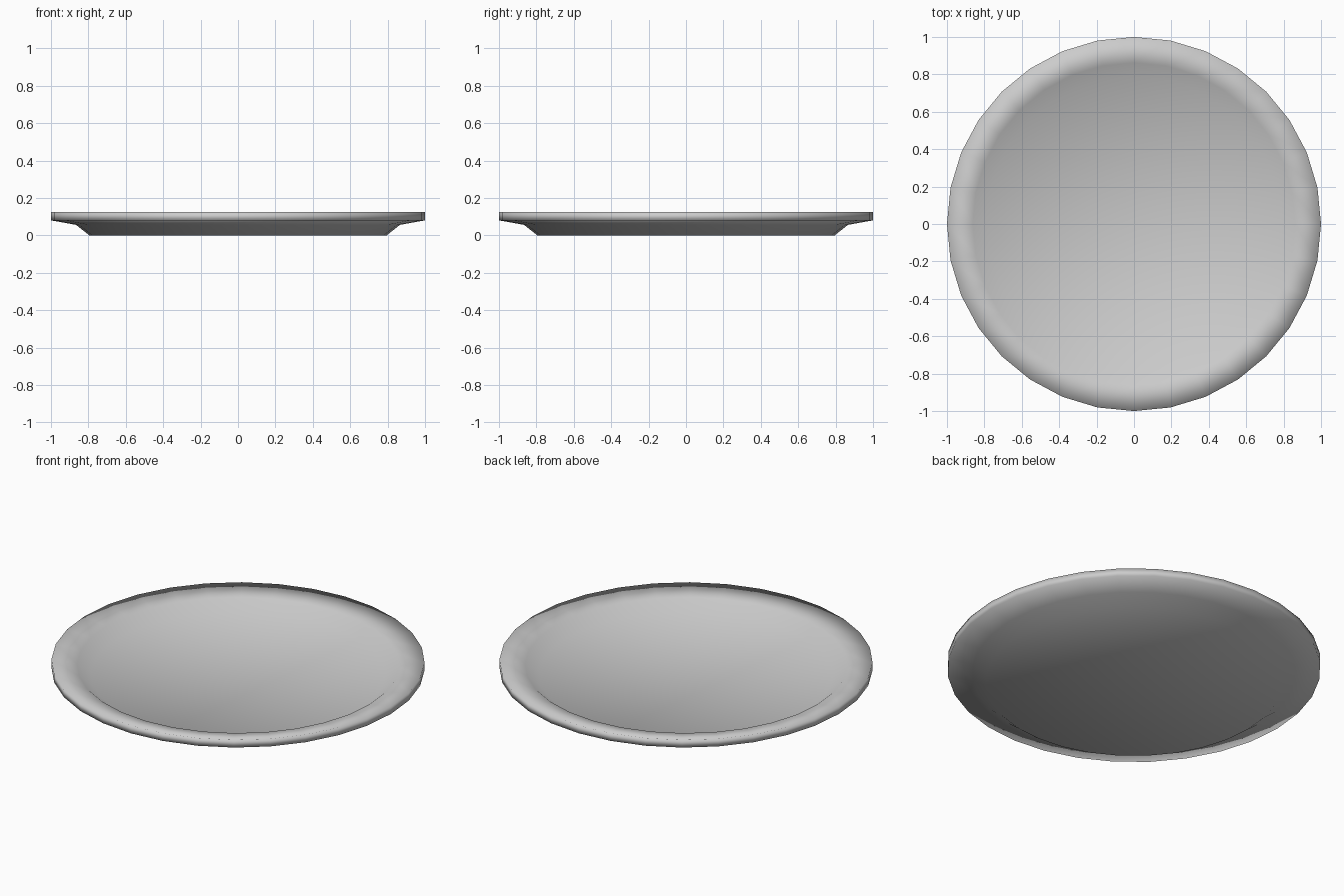
import bpy, bmesh
from math import cos, sin, pi

if "Cube" in bpy.data.objects:
    bpy.data.objects.remove(bpy.data.objects["Cube"])

SIDES = 32
# Plate cross-section (radius, height): underside outwards, then upper side inwards
profile = [(0.795, 0.0), (0.866, 0.056), (1.0, 0.08),
           (1.0, 0.125), (0.862, 0.101), (0.79, 0.045)]

bm = bmesh.new()
rings = [[bm.verts.new((r * cos(2 * pi * i / SIDES), r * sin(2 * pi * i / SIDES), z))
          for i in range(SIDES)] for r, z in profile]

# Walls and rim
for a, b in zip(rings, rings[1:]):
    for i in range(SIDES):
        j = (i + 1) % SIDES
        bm.faces.new((a[i], a[j], b[j], b[i]))

# Flat base and flat inner floor
for ring in (rings[0], rings[-1]):
    centre = bm.verts.new((0, 0, ring[0].co.z))
    for i in range(SIDES):
        bm.faces.new((ring[i], ring[(i + 1) % SIDES], centre))

bmesh.ops.recalc_face_normals(bm, faces=bm.faces)
for f in bm.faces:
    f.smooth = True

mesh = bpy.data.meshes.new("plate")
bm.to_mesh(mesh)
bm.free()
plate = bpy.data.objects.new("plate", mesh)
bpy.context.collection.objects.link(plate)
